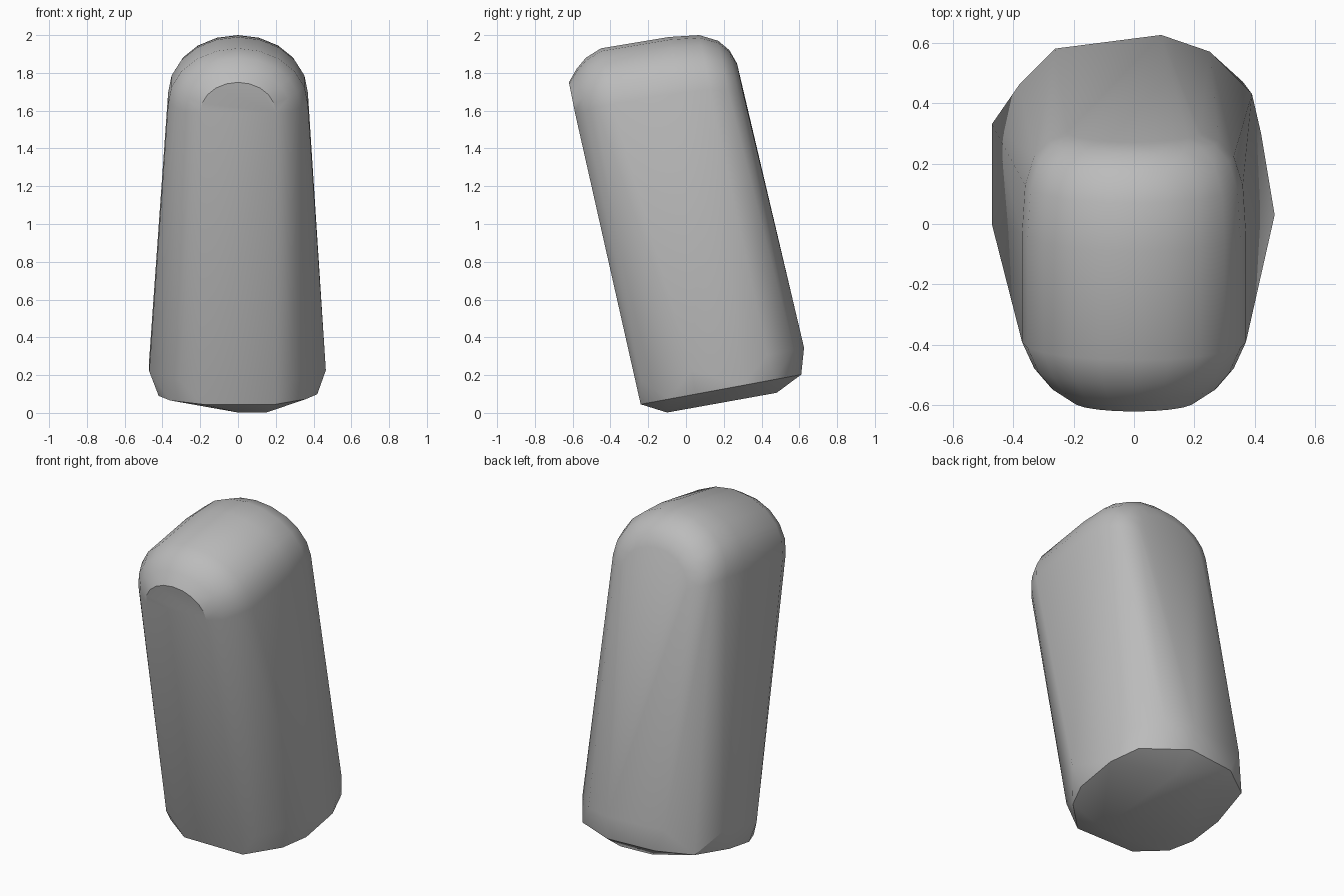
import bpy, bmesh
from math import sin, cos, pi, radians

default = bpy.data.objects.get("Cube")
if default:
    bpy.data.objects.remove(default, do_unlink=True)

LEAN = 0.2    # backward drift of the sides per unit of height lost

# Crown stations along its length: y, top z, half width
crown = [(0.27, 1.85, 0.22), (0.23, 1.92, 0.28), (0.17, 1.97, 0.33),
         (0.07, 2.0, 0.36), (-0.09, 1.99, 0.37), (-0.45, 1.93, 0.37),
         (-0.53, 1.88, 0.33), (-0.58, 1.82, 0.28), (-0.62, 1.75, 0.2)]

# Foot outlines seen from above; heights follow tilted planes
hip_outline = [(0.28, -0.24), (0.465, 0.03), (0.39, 0.43), (0.25, 0.57),
               (0.09, 0.625), (-0.26, 0.58), (-0.47, 0.33), (-0.47, 0),
               (-0.31, -0.24)]
base_outline = [(0.2, -0.24), (0.36, -0.09), (0.42, 0.05), (0.42, 0.3),
                (0.36, 0.47), (0.1, 0.61), (-0.2, 0.58), (-0.38, 0.46),
                (-0.43, 0.2), (-0.42, 0), (-0.36, -0.13), (-0.19, -0.24)]
keel_outline = [(0, -0.1), (0.15, -0.1), (0.1, 0.48), (-0.1, 0.46)]


def tilted(outline, height, slope):
    return [(x, y, height + slope * y) for x, y in outline]


def arch(y, top, half_width, steps=10):
    """Half-round cross-section of the crown, leaning with the body."""
    points = []
    for i in range(steps + 1):
        angle = pi * i / steps
        drop = 0.8 * half_width * (1 - sin(angle))
        points.append((half_width * cos(angle), y + LEAN * drop, top - drop))
    return points


# Convex body wrapped around the crown and foot outlines
points = (tilted(hip_outline, 0.22, 0.2) + tilted(base_outline, 0.09, 0.185)
          + tilted(keel_outline, 0.02, 0.18))
for station in crown:
    points += arch(*station)

bm = bmesh.new()
for point in points:
    bm.verts.new(point)
hull = bmesh.ops.convex_hull(bm, input=bm.verts)
unused = {v for v in hull["geom_interior"] + hull["geom_unused"]
          if isinstance(v, bmesh.types.BMVert)}
bmesh.ops.delete(bm, geom=list(unused), context="VERTS")
bmesh.ops.dissolve_limit(bm, angle_limit=radians(1), verts=bm.verts, edges=bm.edges)
bmesh.ops.recalc_face_normals(bm, faces=bm.faces)

mesh = bpy.data.meshes.new("rounded_body")
bm.to_mesh(mesh)
bm.free()
body = bpy.data.objects.new("rounded_body", mesh)
bpy.context.collection.objects.link(body)

# Plain grey finish
grey = bpy.data.materials.new("plain grey")
grey.use_nodes = True
colour = (0.5, 0.5, 0.5, 1)
grey.diffuse_color = colour
grey.node_tree.nodes["Principled BSDF"].inputs["Base Color"].default_value = colour
mesh.materials.append(grey)

# Soft shading with a crisp base rim
bpy.ops.object.select_all(action="DESELECT")
body.select_set(True)
bpy.context.view_layer.objects.active = body
bpy.ops.object.shade_smooth_by_angle(angle=radians(32))
